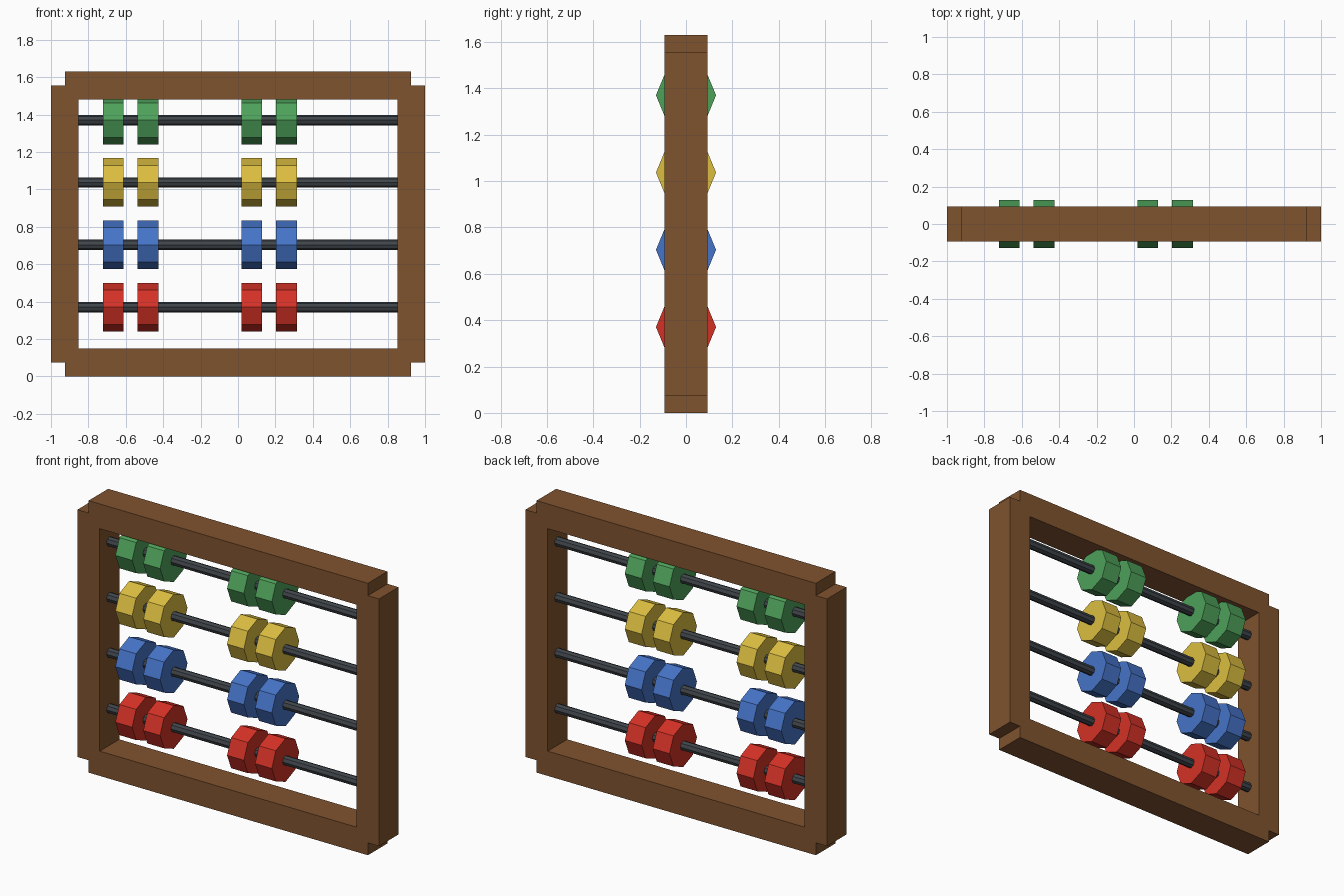
import bpy
import math

default = bpy.data.objects.get("Cube")
if default:
    bpy.data.objects.remove(default, do_unlink=True)

U = 2 / 54                      # module: the frame is 54 modules wide
HEIGHT = 44 * U
BAR = 4 * U                     # frame bar thickness
DEPTH = 5 * U
BEAD_X = (-18, -13, 2, 7)       # bead centres along each rod, in modules


def material(name, rgb):
    mat = bpy.data.materials.new(name)
    mat.use_nodes = True
    mat.diffuse_color = (*rgb, 1)
    mat.node_tree.nodes["Principled BSDF"].inputs["Base Color"].default_value = (*rgb, 1)
    return mat


def box(name, centre, size, mat):
    bpy.ops.mesh.primitive_cube_add(size=1, location=centre)
    obj = bpy.context.object
    obj.name = name
    obj.scale = size
    obj.data.materials.append(mat)


def octagon_bar(name, x, z, radius, length, mat):
    """Eight-sided prism lying along x, with a corner facing front."""
    bpy.ops.mesh.primitive_cylinder_add(
        vertices=8, radius=radius, depth=length,
        location=(x, 0, z), rotation=(0, math.pi / 2, 0))
    obj = bpy.context.object
    obj.name = name
    obj.data.materials.append(mat)


wood = material("brown wood", (0.216, 0.087, 0.028))
metal = material("dark metal", (0.051, 0.061, 0.071))
bead_colours = {
    "red": material("red paint", (0.658, 0.031, 0.019)),
    "blue": material("blue paint", (0.060, 0.174, 0.578)),
    "yellow": material("yellow paint", (0.716, 0.515, 0.051)),
    "green": material("green paint", (0.076, 0.356, 0.102)),
}

# Frame: rails and posts overlap at stepped corners
post_x = 1 - BAR / 2
for name, z in (("bottom_rail", BAR / 2), ("top_rail", HEIGHT - BAR / 2)):
    box(name, (0, 0, z), (2 * post_x, DEPTH, BAR), wood)
for name, side in (("left_post", 1), ("right_post", -1)):
    box(name, (side * post_x, 0, HEIGHT / 2), (BAR, DEPTH, HEIGHT - BAR), wood)

# Rods with four beads each, from the bottom row up
for row, (colour, paint) in enumerate(bead_colours.items()):
    z = (10 + 9 * row) * U
    octagon_bar(f"{colour}_row_rod", 0, z, 0.75 * U, 2 * post_x, metal)
    for i, x in enumerate(BEAD_X, 1):
        octagon_bar(f"{colour}_bead_{i}", x * U, z, 3.5 * U, 3 * U, paint)
